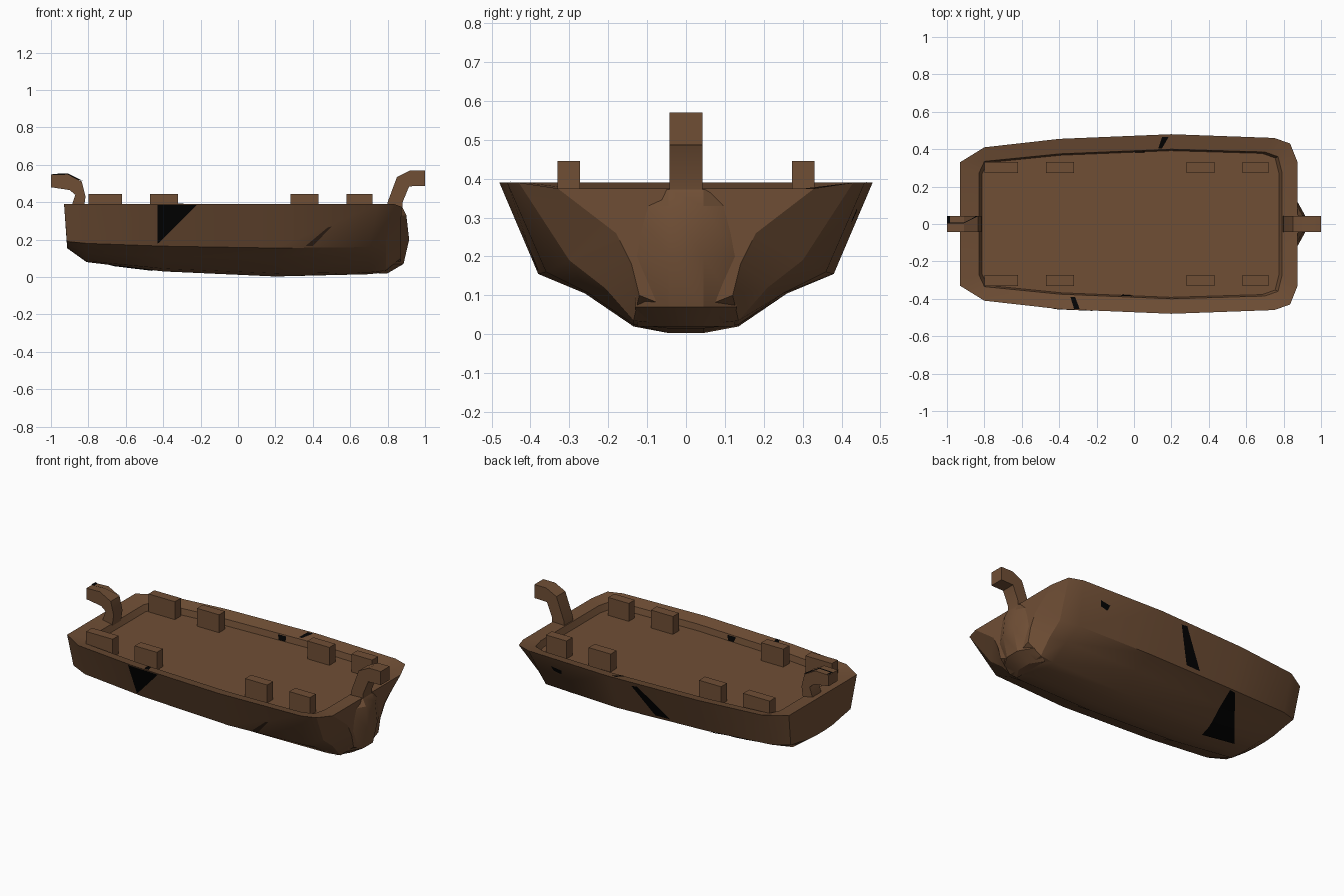
import bpy, bmesh
from mathutils import Vector
from mathutils.bvhtree import BVHTree

if "Cube" in bpy.data.objects:
    bpy.data.objects.remove(bpy.data.objects["Cube"])


def material(name, rgb):
    m = bpy.data.materials.new(name)
    m.diffuse_color = (*rgb, 1)
    m.use_nodes = True
    m.node_tree.nodes["Principled BSDF"].inputs["Base Color"].default_value = m.diffuse_color
    return m


WOOD = material("brown_wood", (0.16, 0.077, 0.036))
BLACK = material("black_gap", (0.001, 0.001, 0.001))
DARK = material("dark_brown_crack", (0.035, 0.017, 0.009))


def finish(bm, name, mat, smooth=False):
    bmesh.ops.recalc_face_normals(bm, faces=bm.faces)
    me = bpy.data.meshes.new(name)
    bm.to_mesh(me)
    ob = bpy.data.objects.new(name, me)
    bpy.context.collection.objects.link(ob)
    me.materials.append(mat)
    if smooth:
        bpy.ops.object.select_all(action='DESELECT')
        ob.select_set(True)
        bpy.context.view_layer.objects.active = ob
        bpy.ops.object.shade_smooth_by_angle(angle=0.5)
    return ob


# Hull stations, stern to bow: gunwale x, y; lower x; chine y, z; bilge y, z; floor y, z; keel z
STATIONS = [
    (-.93, .33, -.915, .29, .19, .20, .175, .12, .16, .155),
    (-.80, .41, -.81, .33, .18, .22, .13, .12, .085, .08),
    (-.40, .455, -.40, .36, .165, .24, .11, .13, .045, .03),
    (.20, .48, .20, .38, .155, .26, .105, .135, .02, .003),
    (.75, .46, .70, .36, .16, .25, .105, .135, .025, .015),
    (.835, .43, .79, .30, .19, .21, .12, .135, .035, .025),
    (.875, .33, .87, .18, .26, .14, .18, .12, .10, .07),
]
# Inner rim outline matching the stations
INNER = [(-.83, .27), (-.80, .335), (-.4, .375), (.2, .40), (.7, .385), (.77, .36), (.79, .28)]

# Hull with rim and sunken deck
bm = bmesh.new()
rings = []
for gx, gy, x, cy, cz, by, bz, fy, fz, kz in STATIONS:
    top = .375 if gx > .86 else .39
    half = [(gx, gy, top), (x, cy, cz), (x, by, bz), (x, fy, fz), (x, .045, kz)]
    pts = half + [(a, -b, c) for a, b, c in reversed(half)]
    rings.append([bm.verts.new(p) for p in pts])
for a, b in zip(rings, rings[1:]):
    for i in range(9):
        bm.faces.new((a[i], a[i + 1], b[i + 1], b[i]))
bm.faces.new(rings[0])
bm.faces.new(rings[-1])


def outline(z, inset):
    k = 1 - inset
    half = [(x * k, y * k, z) for x, y in INNER]
    return [bm.verts.new(p) for p in half + [(x, -y, z) for x, y, z in reversed(half)]]


loops = [[r[0] for r in rings] + [r[-1] for r in reversed(rings)],
         outline(.372, 0), outline(.335, .02)]
for a, b in zip(loops, loops[1:]):
    n = len(a)
    for i in range(n):
        bm.faces.new((a[i], a[(i + 1) % n], b[(i + 1) % n], b[i]))
bm.faces.new(loops[-1])
bmesh.ops.recalc_face_normals(bm, faces=bm.faces)
tree = BVHTree.FromBMesh(bm)
finish(bm, "hull", WOOD, True)

# Bow stem: tapered ridge bulging forward
bm = bmesh.new()
prev = None
for x, z, w in [(.80, .02, .125), (.885, .07, .13), (.915, .20, .135), (.90, .33, .14), (.88, .372, .09)]:
    row = [bm.verts.new(p) for p in ((x - .05, w, z), (x, .045, z), (x, -.045, z), (x - .05, -w, z))]
    if prev:
        for i in range(4):
            bm.faces.new((prev[i], prev[(i + 1) % 4], row[(i + 1) % 4], row[i]))
    else:
        bm.faces.new(row)
    prev = row
bm.faces.new(prev)
finish(bm, "bow_stem", WOOD, True)


# Curved end posts, extruded from side profiles
def post(name, profile):
    b = bmesh.new()
    face = b.faces.new([b.verts.new((x, -.043, z)) for x, z in profile])
    ext = bmesh.ops.extrude_face_region(b, geom=[face])
    bmesh.ops.translate(b, vec=(0, .086, 0), verts=[v for v in ext["geom"] if isinstance(v, bmesh.types.BMVert)])
    return finish(b, name, WOOD, True)


post("bow_post", [(.79, .33), (.80, .40), (.85, .535), (.92, .57), (1, .57), (1, .487),
                  (.915, .485), (.88, .40), (.88, .33)])
post("stern_post", [(-.83, .33), (-.815, .43), (-.835, .51), (-.91, .55), (-1, .547), (-1, .48),
                    (-.90, .465), (-.87, .44), (-.89, .38), (-.89, .33)])

# Deck blocks in four mirrored pairs
for i, (x0, x1) in enumerate([(-.80, -.62), (-.47, -.32), (.28, .43), (.58, .72)]):
    for s in (-1, 1):
        bm = bmesh.new()
        bmesh.ops.create_cube(bm, size=1)
        bmesh.ops.scale(bm, vec=(x1 - x0, .058, .115), verts=bm.verts)
        bmesh.ops.translate(bm, vec=((x0 + x1) / 2, s * .302, .3875), verts=bm.verts)
        finish(bm, f"deck_block_{i}_{'left' if s < 0 else 'right'}", WOOD)


# Gaps and cracks: thin grids projected onto the hull along a direction
def patch(name, corners, direction, mat=BLACK, n=8):
    d = Vector(direction)
    p = [Vector(c) for c in corners]
    b = bmesh.new()
    grid = []
    for i in range(n + 1):
        u = i / n
        row = []
        for j in range(n + 1):
            v = j / n
            q = p[0].lerp(p[1], u).lerp(p[3].lerp(p[2], u), v)
            hit = tree.ray_cast(q, d)[0]
            row.append(b.verts.new((hit if hit else q) - d * .004))
        grid.append(row)
    for r, s in zip(grid, grid[1:]):
        for j in range(n):
            b.faces.new((r[j], s[j], s[j + 1], r[j + 1]))
    bmesh.ops.remove_doubles(b, verts=b.verts, dist=1e-5)
    finish(b, name, mat)


def side(y, *xz):
    return [(x, y, z) for x, z in xz]


def level(z, *xy):
    return [(x, y, z) for x, y in xy]


IN, OUT, UP, DOWN = (0, 1, 0), (0, -1, 0), (0, 0, 1), (0, 0, -1)
patch("front_gap", side(-1, (-.43, .385), (-.22, .385), (-.42, .185), (-.43, .18)), IN)
patch("back_gap", side(1, (.045, .365), (.005, .37), (-.16, .18), (-.06, .18)), OUT)
patch("bottom_gap", level(-1, (-.40, .355), (-.44, .35), (-.695, .04), (-.46, .04)), UP)
patch("back_rim_gap", level(1, (.13, .405), (.15, .405), (.185, .465), (.15, .465)), DOWN)
patch("front_rim_gap", level(1, (-.34, -.39), (-.315, -.39), (-.29, -.455), (-.32, -.455)), DOWN)
patch("back_wall_gap", side(0, (0, .368), (.055, .368), (.055, .338), (.01, .338)), IN)
patch("front_wall_gap", side(0, (-.07, .368), (-.01, .368), (-.02, .338), (-.06, .338)), OUT)
patch("back_side_hole", side(1, (.54, .315), (.61, .325), (.60, .295), (.55, .285)), OUT)
patch("front_crack", side(-1, (.36, .165), (.40, .165), (.50, .27), (.48, .265)), IN, DARK)

# Dark half on top of the stern post
bm = bmesh.new()
bm.faces.new([bm.verts.new(p) for p in level(.5, (-1, .003), (-.91, .003), (-.83, .043), (-1, .043))])
for v in bm.verts:
    v.co.z = .551 if v.co.x < -.95 else (.554 if v.co.x < -.9 else .514)
finish(bm, "stern_post_gap", BLACK)
